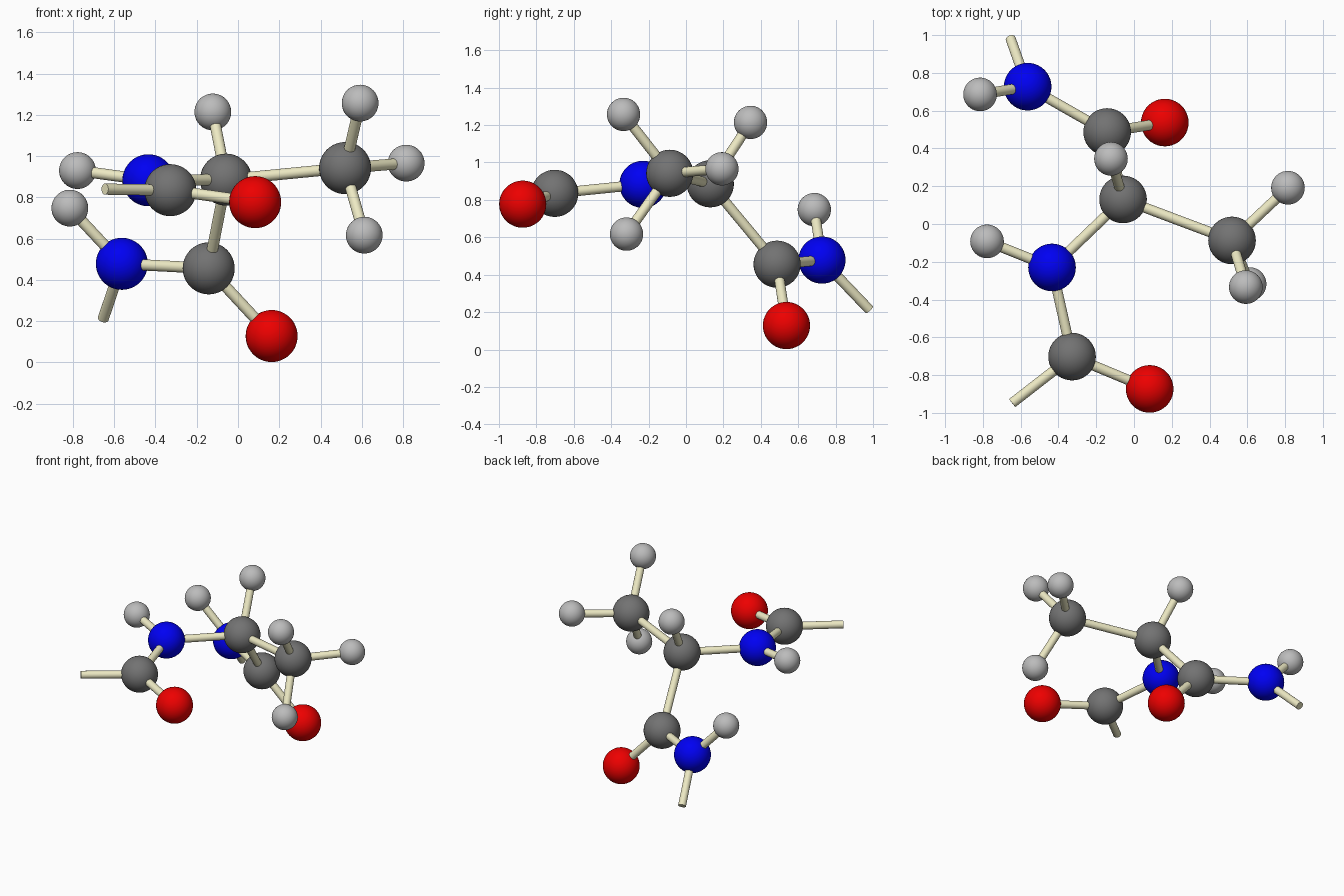
import bpy
from mathutils import Vector

if "Cube" in bpy.data.objects:
    bpy.data.objects.remove(bpy.data.objects["Cube"])

def material(name, rgb):
    m = bpy.data.materials.new(name)
    m.diffuse_color = (*rgb, 1)
    m.use_nodes = True
    m.node_tree.nodes["Principled BSDF"].inputs["Base Color"].default_value = m.diffuse_color
    return m

MATS = {
    "carbon": material("dark_grey", (0.17, 0.17, 0.17)),
    "hydrogen": material("light_grey", (0.5, 0.5, 0.5)),
    "nitrogen": material("blue", (0.0, 0.0, 0.9)),
    "oxygen": material("red", (0.85, 0.0, 0.0)),
    "bond": material("cream", (0.85, 0.82, 0.55)),
}
BIG, SMALL, ROD = 0.126, 0.089, 0.027

# Ball positions: name -> (element, centre)
ATOMS = {
    "carbon_centre": ("carbon", (-0.058, 0.13, 0.886)),
    "hydrogen_centre": ("hydrogen", (-0.122, 0.345, 1.214)),
    "carbon_methyl": ("carbon", (0.519, -0.087, 0.942)),
    "hydrogen_methyl_side": ("hydrogen", (0.815, 0.192, 0.966)),
    "hydrogen_methyl_top": ("hydrogen", (0.592, -0.334, 1.257)),
    "hydrogen_methyl_low": ("hydrogen", (0.612, -0.318, 0.617)),
    "nitrogen_front": ("nitrogen", (-0.434, -0.230, 0.883)),
    "hydrogen_front": ("hydrogen", (-0.778, -0.092, 0.93)),
    "carbon_front": ("carbon", (-0.328, -0.702, 0.835)),
    "oxygen_front": ("oxygen", (0.083, -0.873, 0.777)),
    "carbon_back": ("carbon", (-0.142, 0.487, 0.456)),
    "oxygen_back": ("oxygen", (0.163, 0.537, 0.128)),
    "nitrogen_back": ("nitrogen", (-0.563, 0.727, 0.478)),
    "hydrogen_back": ("hydrogen", (-0.815, 0.686, 0.748)),
}
# Open ends of the two cut bonds
STUBS = {"stub_front": (-0.645, -0.948, 0.84), "stub_back": (-0.653, 0.98, 0.213)}

BONDS = [
    ("carbon_centre", "hydrogen_centre"),
    ("carbon_centre", "carbon_methyl"),
    ("carbon_methyl", "hydrogen_methyl_side"),
    ("carbon_methyl", "hydrogen_methyl_top"),
    ("carbon_methyl", "hydrogen_methyl_low"),
    ("carbon_centre", "nitrogen_front"),
    ("nitrogen_front", "hydrogen_front"),
    ("nitrogen_front", "carbon_front"),
    ("carbon_front", "oxygen_front"),
    ("carbon_front", "stub_front"),
    ("carbon_centre", "carbon_back"),
    ("carbon_back", "oxygen_back"),
    ("carbon_back", "nitrogen_back"),
    ("nitrogen_back", "hydrogen_back"),
    ("nitrogen_back", "stub_back"),
]

def finish(name, mat):
    ob = bpy.context.object
    ob.name = name
    ob.data.materials.append(MATS[mat])
    bpy.ops.object.shade_smooth_by_angle()

# Atom balls
for name, (element, pos) in ATOMS.items():
    r = SMALL if element == "hydrogen" else BIG
    bpy.ops.mesh.primitive_uv_sphere_add(segments=40, ring_count=24, radius=r, location=pos)
    finish(name, element)

# Bond rods between ball centres
points = {n: Vector(p) for n, (_, p) in ATOMS.items()}
points.update({n: Vector(p) for n, p in STUBS.items()})
for a, b in BONDS:
    d = points[b] - points[a]
    bpy.ops.mesh.primitive_cylinder_add(
        vertices=24, radius=ROD, depth=d.length,
        location=(points[a] + points[b]) / 2,
        rotation=d.to_track_quat('Z', 'Y').to_euler())
    finish(f"bond_{a}_to_{b}", "bond")
